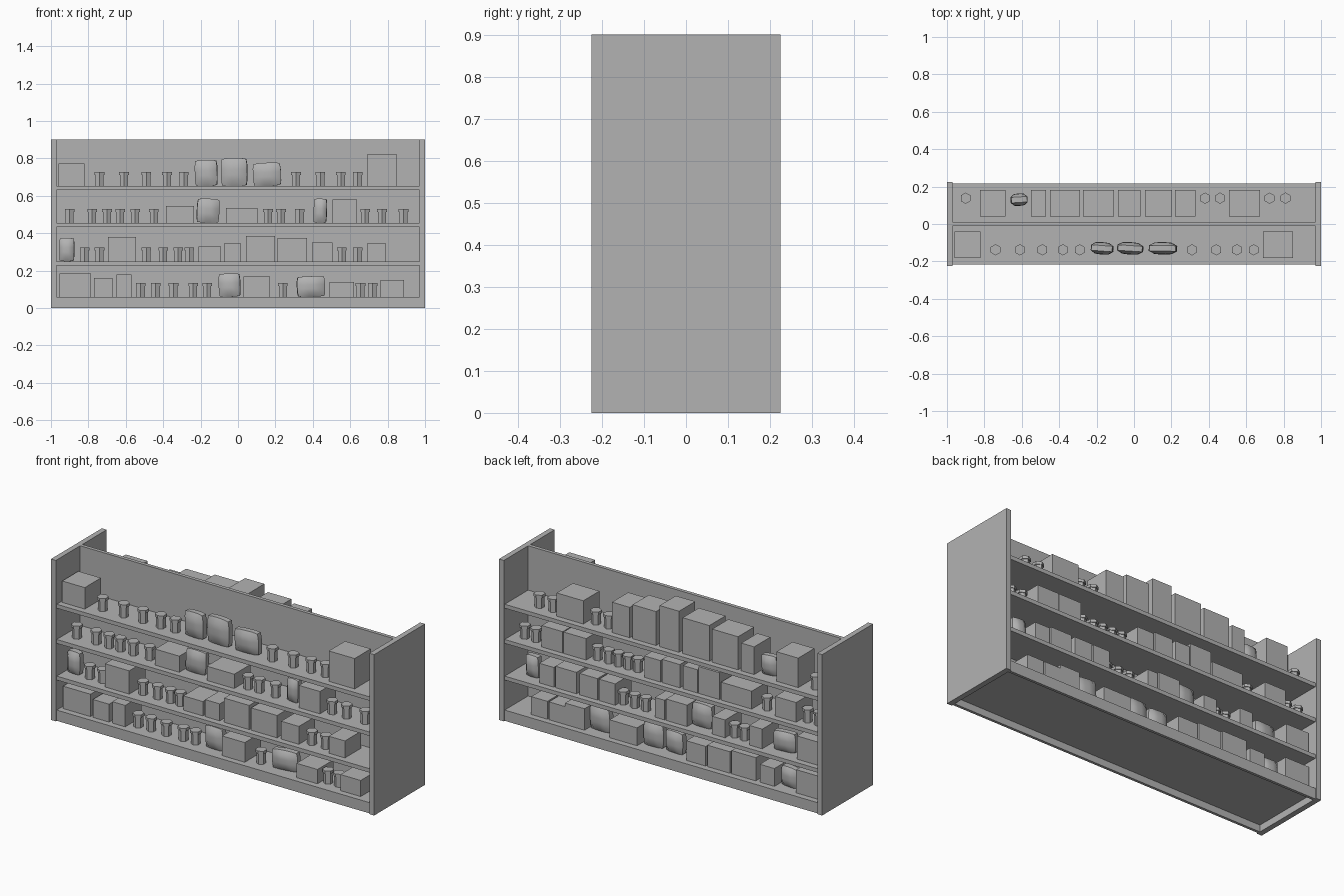
import bpy
import bmesh
import random
from mathutils import Matrix, Vector

random.seed(4)

default_cube = bpy.data.objects.get("Cube")
if default_cube:
    bpy.data.objects.remove(default_cube, do_unlink=True)

# One plain grey for everything
grey = bpy.data.materials.new("plain_grey")
grey.use_nodes = True
colour = (0.45, 0.45, 0.45, 1)
grey.diffuse_color = colour
grey.node_tree.nodes["Principled BSDF"].inputs["Base Color"].default_value = colour

FRONT, BACK = -1, 1
HALF_LENGTH, HALF_DEPTH, HEIGHT = 1.0, 0.225, 0.9
PANEL = 0.03
INNER = HALF_LENGTH - PANEL
SHELF_EDGE = 0.217
LEVELS = {"base": 0.06, "lower": 0.25, "middle": 0.455, "upper": 0.652}


def finish(bm, name, smooth=False):
    """Turn a bmesh into a named grey object."""
    bmesh.ops.recalc_face_normals(bm, faces=bm.faces)
    for face in bm.faces:
        face.smooth = smooth
    mesh = bpy.data.meshes.new(name)
    bm.to_mesh(mesh)
    bm.free()
    mesh.materials.append(grey)
    obj = bpy.data.objects.new(name, mesh)
    bpy.context.scene.collection.objects.link(obj)
    return obj


def add_block(name, low, high):
    """Axis-aligned block between two corners."""
    low, high = Vector(low), Vector(high)
    bm = bmesh.new()
    placing = Matrix.Translation((low + high) / 2) @ Matrix.Diagonal((high - low).to_4d())
    bmesh.ops.create_cube(bm, size=1, matrix=placing)
    return finish(bm, name)


def add_carton(name, side, x, z, width, height):
    """Square-edged carton standing near the middle of the shelf depth."""
    near, far = sorted((side * 0.04, side * 0.183))
    add_block(name, (x - width / 2, near, z), (x + width / 2, far, z + height))


def add_jar(name, side, x, z, height):
    """Six-sided jar with a slightly wider lid."""
    lid = 0.016
    bm = bmesh.new()
    for radius, bottom, tall in ((0.025, 0, height - lid), (0.03, height - lid, lid)):
        bmesh.ops.create_cone(
            bm, cap_ends=True, segments=6, radius1=radius, radius2=radius, depth=tall,
            matrix=Matrix.Translation((x, side * 0.138, z + bottom + tall / 2)))
    finish(bm, name)


def add_bag(name, side, x, z, width, height):
    """Puffed bag: a gridded block that thins toward its rim, leaning a little."""
    thickness = 0.066
    bm = bmesh.new()
    bmesh.ops.create_cube(bm, size=2)
    bmesh.ops.subdivide_edges(bm, edges=bm.edges[:], cuts=4, use_grid_fill=True)
    for vert in bm.verts:
        u, v = vert.co.x, vert.co.z
        puff = 0.45 + 0.55 * (1 - u ** 4) * (1 - v ** 4)
        vert.co.x = u * (1 - 0.07 * v ** 4) * width / 2
        vert.co.z = v * (1 - 0.07 * u ** 4) * height / 2
        vert.co.y *= puff * thickness / 2
    lean = Matrix.Rotation(random.uniform(-0.06, 0.06), 4, "Y")
    turn = Matrix.Rotation(random.uniform(-0.1, 0.1), 4, "Z")
    place = Matrix.Translation((x, side * 0.13, z + height / 2))
    bmesh.ops.transform(bm, verts=bm.verts, matrix=place @ turn @ lean)
    obj = finish(bm, name, smooth=True)
    bpy.ops.object.select_all(action="DESELECT")
    obj.select_set(True)
    bpy.context.view_layer.objects.active = obj
    bpy.ops.object.shade_smooth_by_angle(angle=0.7)


def stock(side, level, cartons=(), jars=(), bags=(), jar_height=0.075):
    """Fill one side of one shelf; cartons and bags are (x, width, height)."""
    z = LEVELS[level]
    label = ("front_" if side == FRONT else "back_") + level
    for x, width, height in cartons:
        add_carton(label + "_carton", side, x, z, width, height)
    for x in jars:
        add_jar(label + "_jar", side, x, z, jar_height)
    for x, width, height in bags:
        add_bag(label + "_bag", side, x, z, width, height)


# Side panels and central divider
for side, name in ((-1, "right_end_panel"), (1, "left_end_panel")):
    inner, outer = sorted((side * INNER, side * HALF_LENGTH))
    add_block(name, (inner, -HALF_DEPTH, 0), (outer, HALF_DEPTH, HEIGHT))
add_block("central_divider", (-INNER, -0.01, LEVELS["base"]), (INNER, 0.01, HEIGHT))

# Shelves, and kick plates around the hollow base
for level, z in LEVELS.items():
    add_block(level + "_shelf", (-INNER, -SHELF_EDGE, z - 0.022), (INNER, SHELF_EDGE, z))
for side, name in ((FRONT, "front_kick_plate"), (BACK, "back_kick_plate")):
    inner, outer = sorted((side * (SHELF_EDGE - 0.015), side * SHELF_EDGE))
    add_block(name, (-INNER, inner, 0), (INNER, outer, LEVELS["base"] - 0.022))

# Goods on the front
stock(FRONT, "upper",
      cartons=[(-.89, .14, .12), (.77, .16, .17)],
      jars=[-.74, -.61, -.49, -.38, -.29, .31, .44, .55, .64],
      bags=[(-.17, .12, .14), (-.02, .14, .15), (.155, .15, .125)])
stock(FRONT, "middle",
      cartons=[(-.31, .15, .09), (.02, .17, .08), (.57, .13, .125)],
      jars=[-.9, -.78, -.7, -.63, -.55, -.45, .16, .23, .33, .68, .77, .885],
      bags=[(-.16, .12, .13), (.44, .07, .13)])
stock(FRONT, "lower",
      cartons=[(-.62, .15, .13), (-.15, .12, .08), (-.03, .09, .095), (.12, .155, .135),
               (.29, .16, .125), (.45, .11, .1), (.74, .1, .095)],
      jars=[-.82, -.74, -.49, -.4, -.32, -.26, .555, .64],
      bags=[(-.915, .08, .125)])
stock(FRONT, "base",
      cartons=[(-.87, .17, .125), (-.72, .1, .1), (-.61, .08, .12), (.1, .14, .11),
               (.555, .13, .08), (.825, .125, .09)],
      jars=[-.52, -.44, -.345, -.24, -.165, .24, .655, .72],
      bags=[(-.045, .115, .125), (.39, .15, .11)])

# Goods on the back
stock(BACK, "upper",
      cartons=[(.59, .165, .13), (.275, .11, .17), (.13, .145, .19), (-.025, .12, .23),
               (-.19, .165, .2), (-.37, .16, .185), (-.51, .08, .155), (-.755, .135, .165)],
      jars=[-.9, .38, .46, .725, .81],
      bags=[(-.615, .09, .11)])
stock(BACK, "middle",
      cartons=[(.7, .13, .12), (.56, .14, .12), (.08, .1, .12), (-.035, .11, .13),
               (-.155, .09, .13), (-.27, .13, .15), (-.44, .19, .1), (-.745, .13, .11)],
      jars=[.9, .83, .45, .38, .32, .26, .2, -.6, -.85, -.92])
stock(BACK, "lower",
      cartons=[(.735, .09, .11), (.615, .13, .12), (.475, .11, .12), (.36, .1, .12),
               (.035, .06, .11), (-.07, .13, .12), (-.33, .08, .1), (-.56, .08, .11),
               (-.885, .14, .13)],
      jars=[.29, .22, .15, -.4, -.46],
      bags=[(.85, .08, .12), (-.2, .12, .13), (-.71, .13, .11)])
stock(BACK, "base",
      cartons=[(.78, .1, .1), (.67, .1, .1), (.56, .12, .12), (.26, .17, .1),
               (-.19, .12, .11), (-.33, .14, .12), (-.485, .15, .13), (-.63, .09, .1),
               (-.885, .15, .13)],
      bags=[(.43, .13, .13), (.1, .12, .13), (-.03, .11, .12), (-.74, .1, .11)])
